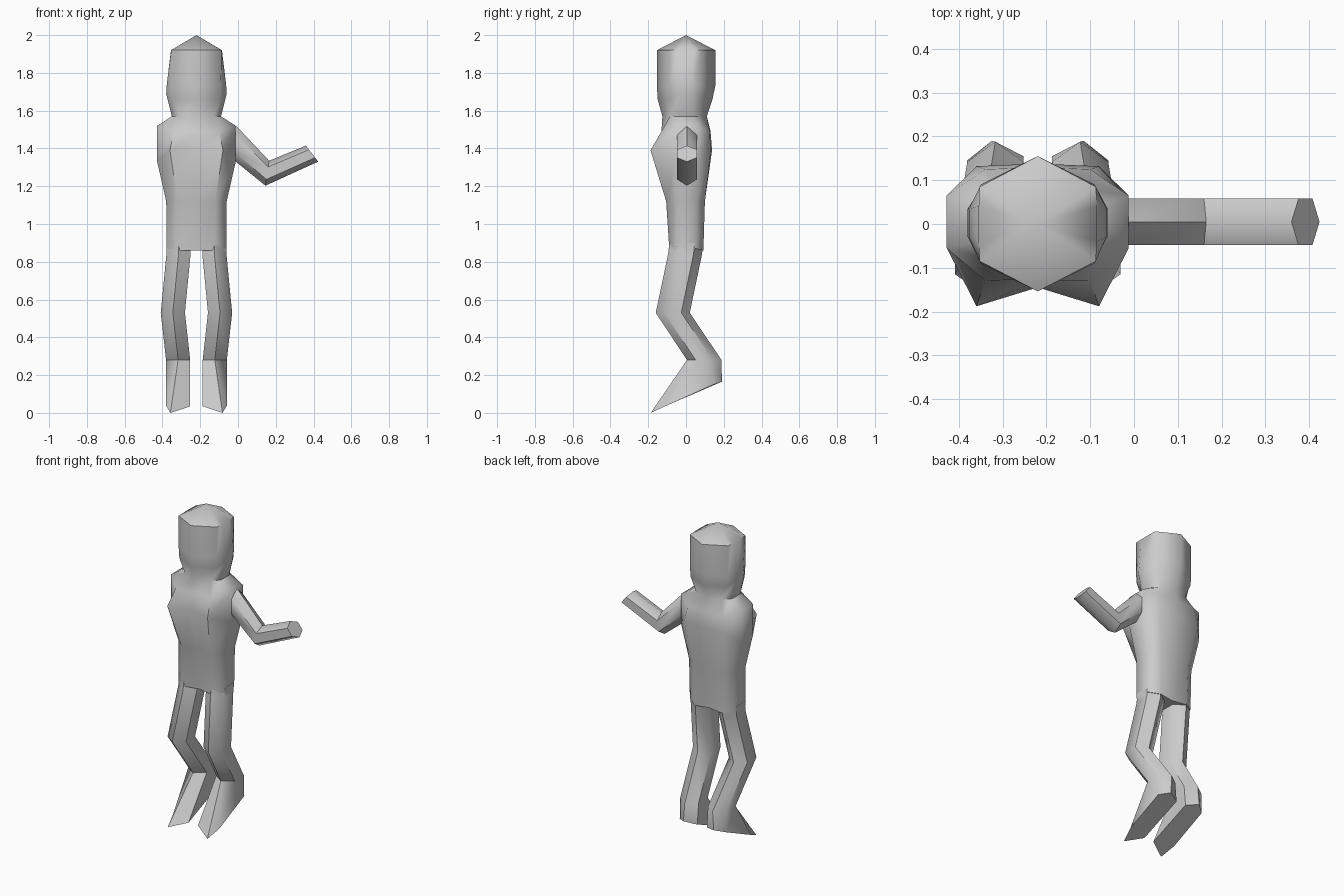
import bpy, bmesh, math
from mathutils import Vector

if "Cube" in bpy.data.objects:
    bpy.data.objects.remove(bpy.data.objects["Cube"])

CX = -0.22   # body centre line


def loft(name, rings, tip=None):
    """Skin a list of equal-length point rings, capped at both ends."""
    bm = bmesh.new()
    rows = [[bm.verts.new(p) for p in r] for r in rings]
    n = len(rows[0])
    for a, b in zip(rows, rows[1:]):
        for i in range(n):
            j = (i + 1) % n
            bm.faces.new((a[i], a[j], b[j], b[i]))
    bm.faces.new(rows[0])
    if tip:
        t = bm.verts.new(tip)
        for i in range(n):
            bm.faces.new((rows[-1][i], rows[-1][(i + 1) % n], t))
    else:
        bm.faces.new(rows[-1])
    bmesh.ops.recalc_face_normals(bm, faces=bm.faces)
    me = bpy.data.meshes.new(name)
    bm.to_mesh(me)
    bm.free()
    ob = bpy.data.objects.new(name, me)
    bpy.context.collection.objects.link(ob)
    bpy.context.view_layer.objects.active = ob
    ob.select_set(True)
    bpy.ops.object.shade_smooth_by_angle(angle=math.radians(55))
    ob.select_set(False)
    return ob


def body_ring(z, zs, hx, sf, sb, mx, fc, fd, bd, bc):
    """Ten-sided section: front centre, front corner, two side points, back corner, back centre."""
    half = [(mx, fd, z), (hx, sf, zs), (hx, sb, zs), (mx, bd, z)]
    right = [(CX + x, y, h) for x, y, h in half]
    left = [(CX - x, y, h) for x, y, h in reversed(half)]
    return [(CX, fc, z)] + right + [(CX, bc, z)] + left


# head and torso in one skin, from hips to crown
body = [body_ring(*r) for r in (
    (0.86, 0.87, 0.158, -0.05, 0.05, 0.095, -0.07, -0.088, 0.092, 0.075),
    (1.12, 1.12, 0.160, -0.05, 0.055, 0.10, -0.095, -0.105, 0.10, 0.10),
    (1.39, 1.33, 0.208, -0.055, 0.065, 0.14, -0.145, -0.188, 0.132, 0.138),
    (1.49, 1.52, 0.208, -0.055, 0.065, 0.12, -0.13, -0.13, 0.125, 0.13),
    (1.57, 1.57, 0.130, -0.04, 0.04, 0.09, -0.125, -0.085, 0.085, 0.11),
    (1.66, 1.69, 0.160, -0.03, 0.035, 0.125, -0.15, -0.09, 0.09, 0.14),
    (1.73, 1.74, 0.157, -0.03, 0.035, 0.13, -0.154, -0.09, 0.09, 0.155),
    (1.92, 1.92, 0.135, -0.04, 0.04, 0.133, -0.154, -0.085, 0.085, 0.155),
)]
loft("head_and_torso", body, tip=(CX, 0, 2.0))


# legs: hexagonal sections, ending in a pointed sloping foot
def leg_ring(z, off, y0, y1):
    c, r = (y0 + y1) / 2, (y1 - y0) / 2
    return [(off + 0.064 * sx, c + r * sy, z) for sx, sy in
            ((0, -1), (-1, -.5), (-1, .5), (0, 1), (1, .5), (1, -.5))]


leg = [leg_ring(0.90, -0.095, -0.088, 0.09),
       leg_ring(0.84, -0.095, -0.095, 0.085),
       leg_ring(0.53, -0.125, -0.16, 0.02),
       leg_ring(0.28, -0.097, 0.005, 0.188),
       [(-0.138, -0.187, 0.0), (-0.162, -0.10, 0.04), (-0.162, 0.145, 0.15),
        (-0.105, 0.19, 0.165), (-0.033, 0.155, 0.15), (-0.033, -0.13, 0.035)]]
for side, s in (("left", 1), ("right", -1)):
    loft(side + "_leg", [[(CX + s * x, y, z) for x, y, z in r] for r in leg])


# single bent arm: hexagonal sections given by top and bottom points
def arm_ring(top, bottom):
    t, b = Vector((top[0], 0.005, top[1])), Vector((bottom[0], 0.005, bottom[1]))
    ring = [t]
    for y, f in ((0.053, .25), (0.053, .75), (0, 1), (-0.053, .75), (-0.053, .25)):
        ring.append(t.lerp(b, f) + Vector((0, y, 0)))
    return ring


loft("arm", [arm_ring((-0.06, 1.535), (-0.06, 1.36)),
             arm_ring((-0.005, 1.515), (-0.012, 1.33)),
             arm_ring((0.165, 1.335), (0.145, 1.203)),
             arm_ring((0.36, 1.415), (0.424, 1.33))])
